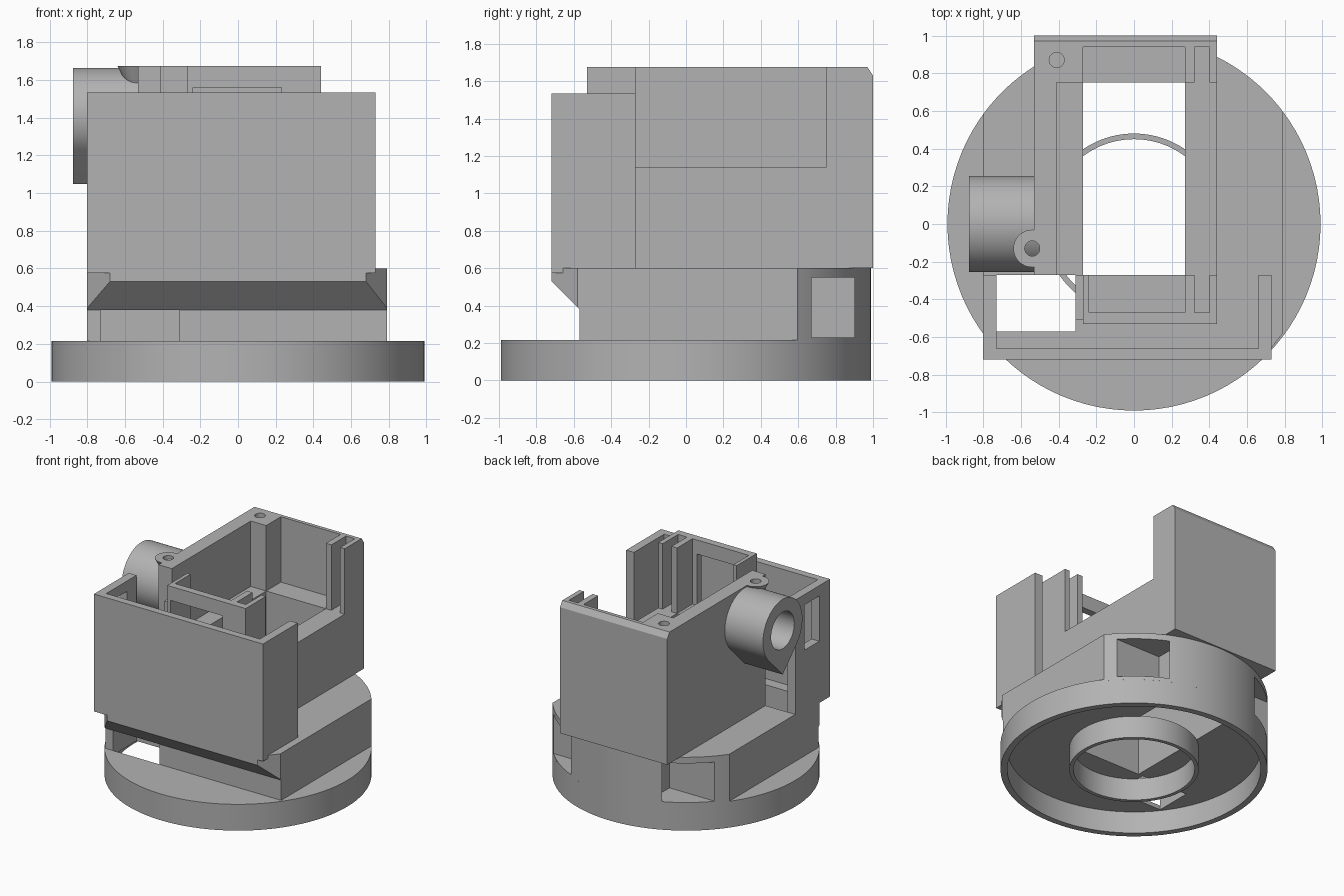
import bpy, bmesh, math
from mathutils import Matrix

if "Cube" in bpy.data.objects:
    bpy.data.objects.remove(bpy.data.objects["Cube"])

grey = bpy.data.materials.new("plain_grey")
grey.use_nodes = True
grey.diffuse_color = (0.45, 0.45, 0.45, 1)
grey.node_tree.nodes["Principled BSDF"].inputs["Base Color"].default_value = (0.45, 0.45, 0.45, 1)


def finish(name, bm):
    bmesh.ops.recalc_face_normals(bm, faces=bm.faces)
    mesh = bpy.data.meshes.new(name)
    bm.to_mesh(mesh)
    bm.free()
    mesh.materials.append(grey)
    ob = bpy.data.objects.new(name, mesh)
    bpy.context.collection.objects.link(ob)
    return ob


def prism(name, outline, low, high, axis="z"):
    """Extrude an outline: (x, y) along z, or (y, z) along x."""
    place = (lambda p, h: (p[0], p[1], h)) if axis == "z" else (lambda p, h: (h, p[0], p[1]))
    bm = bmesh.new()
    face = bm.faces.new([bm.verts.new(place(p, low)) for p in outline])
    top = bmesh.ops.extrude_face_region(bm, geom=[face])["geom"]
    move = place((0, 0), high - low)
    bmesh.ops.translate(bm, vec=move, verts=[g for g in top if isinstance(g, bmesh.types.BMVert)])
    return finish(name, bm)


def box(name, x0, x1, y0, y1, z0, z1):
    return prism(name, [(x0, y0), (x1, y0), (x1, y1), (x0, y1)], z0, z1)


def arc(r, a, b, n, cx=0, cy=0):
    steps = [math.radians(a + (b - a) * i / n) for i in range(n + 1)]
    return [(cx + r * math.cos(t), cy + r * math.sin(t)) for t in steps]


def disc(name, r, z0, z1, n=96, cx=0, cy=0):
    return prism(name, arc(r, 0, 360, n, cx, cy)[:-1], z0, z1)


def combine(ob, others, operation="DIFFERENCE"):
    for other in others:
        mod = ob.modifiers.new("bool", "BOOLEAN")
        mod.operation, mod.solver, mod.object = operation, "EXACT", other
        bpy.context.view_layer.objects.active = ob
        bpy.ops.object.modifier_apply(modifier=mod.name)
        bpy.data.objects.remove(other)


def smooth(ob):
    bpy.ops.object.select_all(action="DESELECT")
    ob.select_set(True)
    bpy.context.view_layer.objects.active = ob
    bpy.ops.object.shade_smooth_by_angle(angle=math.radians(25))


def through_holes():
    """Central shaft and front cable opening."""
    return [box("cut", -0.27, 0.27, -0.27, 0.75, -0.1, 2),
            box("cut", -0.73, -0.31, -0.57, -0.27, -0.1, 2)]


# Round base, hollow underneath
base = disc("round_base", 0.99, 0, 0.215)
combine(base, [disc("cut", 0.94, -0.1, 0.18)] + through_holes())
smooth(base)

# Locating ring below the base
ring = disc("inner_ring", 0.48, 0, 0.185)
combine(ring, [disc("cut", 0.45, -0.1, 0.3)])
smooth(ring)

# Pedestal: flat sides, round back, undercut front
outline = [(-0.8, -0.58), (-0.68, -0.72), (0.68, -0.72), (0.79, -0.58)]
pedestal = prism("pedestal", outline + arc(0.99, 37, 143.9, 40), 0.2, 0.6)
undercut = [(-0.72, 0.53), (-0.57, 0.38), (-0.57, 0.1), (-1, 0.1), (-1, 0.53)]
cuts = [prism("cut", undercut, -1, 1, "x")]
for x0, x1 in ((-1.2, -0.32), (0.32, 1.2)):
    cuts.append(box("cut", x0, x1, 0.67, 0.9, 0.23, 0.55))
combine(pedestal, cuts + through_holes())
smooth(pedestal)

# Main housing with beveled top rear edge and open left side
profile = [(-0.27, 0.6), (1, 0.6), (1, 1.63), (0.97, 1.675), (-0.27, 1.675)]
housing = prism("main_housing", profile, -0.53, 0.44, "x")

# Screw boss flaring out of the right wall
bm = bmesh.new()
bmesh.ops.create_cone(bm, cap_ends=True, segments=32, radius1=0.03, radius2=0.1,
                      depth=0.14, matrix=Matrix.Translation((-0.54, -0.13, 1.605)))
combine(housing, [finish("screw_boss", bm)], "UNION")
combine(housing, [
    box("cut", -0.27, 0.27, -0.4, 0.75, 0.4, 2),
    box("cut", -0.41, 0.6, -0.4, 0.75, 1.14, 2),
    box("cut", -0.27, 0.27, 0.7, 0.94, 1.14, 2),
    box("cut", 0.32, 0.40, 0.7, 0.94, 1.14, 2),
    disc("cut", 0.04, 1.45, 2, 24, -0.54, -0.13),
    disc("cut", 0.04, 1.45, 2, 24, -0.41, 0.87),
])
smooth(housing)

# Front pocket with board slot and top bar
pocket = box("front_pocket", -0.27, 0.44, -0.53, -0.27, 0.6, 1.675)
combine(pocket, [
    box("cut", -0.24, 0.27, -0.47, -0.2, 1.14, 2),
    box("cut", 0.32, 0.40, -0.47, -0.2, 1.14, 2),
    box("cut", -0.24, 0.23, -0.6, -0.4, 1.14, 1.56),
])
box("pocket_divider", -0.31, -0.27, -0.51, -0.27, 0.6, 1.53)

# Front cover: a front panel and two side walls
box("front_panel", -0.8, 0.73, -0.72, -0.66, 0.575, 1.535)
box("left_cover_wall", 0.66, 0.73, -0.66, -0.27, 0.575, 1.535)
right_wall = box("right_cover_wall", -0.8, -0.73, -0.66, -0.27, 0.575, 1.535)
combine(right_wall, [box("cut", -1, -0.6, -0.58, -0.39, 1.08, 1.45)])

# Teardrop cable socket on the right side
mid_z, r = 1.41, 0.255
socket = prism("side_socket", arc(r, -45, 225, 48, 0, mid_z) + [(0, mid_z - r * math.sqrt(2))],
               -0.875, -0.5, "x")
bore = prism("cut", arc(0.15, 0, 360, 40, 0, mid_z)[:-1], -1, -0.56, "x")
combine(socket, [bore])
smooth(socket)
